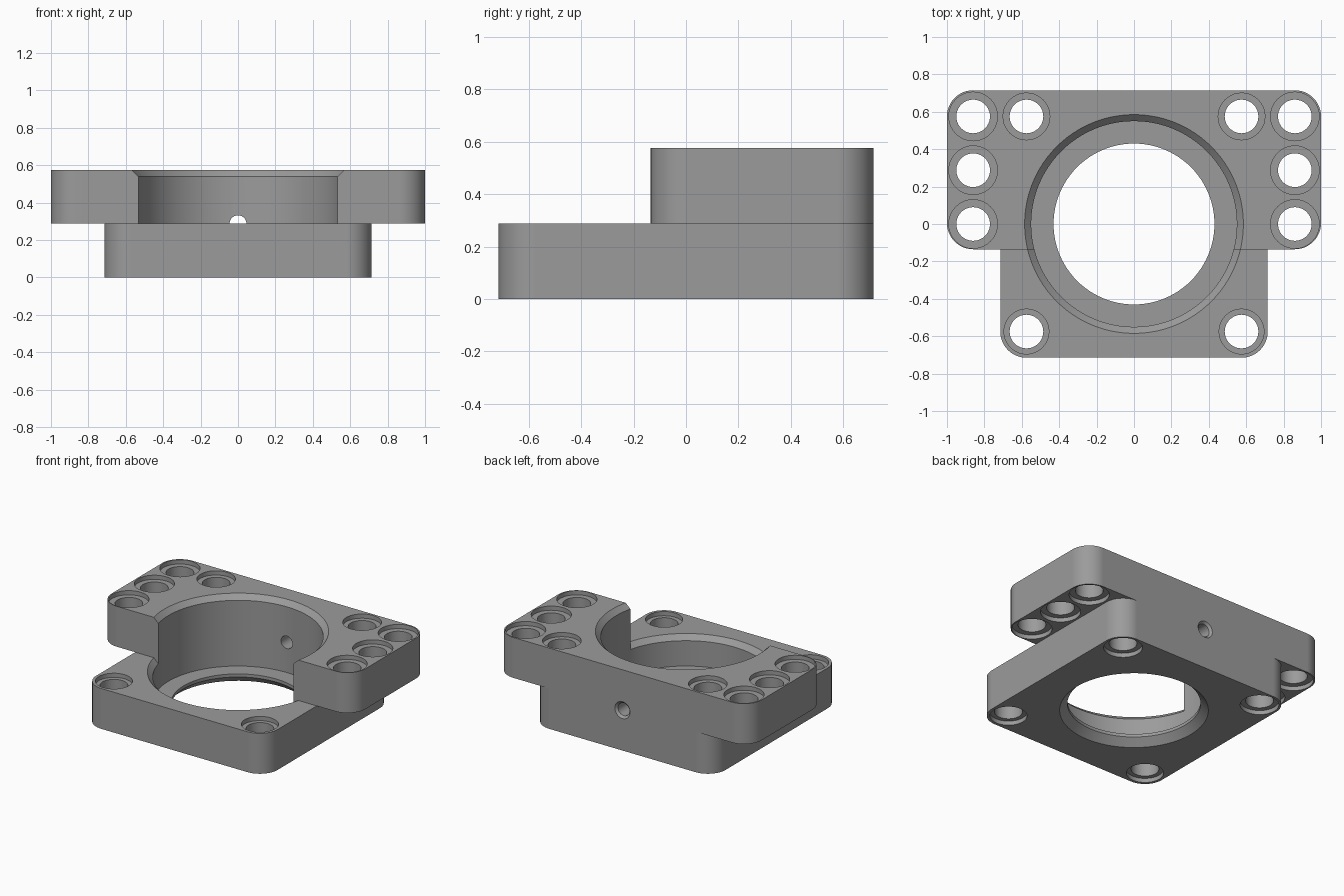
import bpy, bmesh, math
from mathutils import Matrix, Vector

if "Cube" in bpy.data.objects:
    bpy.data.objects.remove(bpy.data.objects["Cube"])

STEP, TOP, FRONT, BACK = 0.2875, 0.575, -0.135, 0.715

grey = bpy.data.materials.new("machined grey")
grey.diffuse_color = (0.33, 0.33, 0.33, 1)
grey.use_nodes = True
grey.node_tree.nodes["Principled BSDF"].inputs["Base Color"].default_value = grey.diffuse_color


def make_object(name, bm):
    bmesh.ops.recalc_face_normals(bm, faces=bm.faces)
    mesh = bpy.data.meshes.new(name)
    bm.to_mesh(mesh)
    bm.free()
    mesh.materials.append(grey)
    obj = bpy.data.objects.new(name, mesh)
    bpy.context.collection.objects.link(obj)
    return obj


def rounded_block(name, x, y0, y1, z0, z1, r=0.14, steps=12):
    bm = bmesh.new()
    corners = [(x - r, y1 - r), (-x + r, y1 - r), (-x + r, y0 + r), (x - r, y0 + r)]
    verts = []
    for i, (cx, cy) in enumerate(corners):
        for k in range(steps + 1):
            a = math.pi / 2 * (i + k / steps)
            verts.append(bm.verts.new((cx + r * math.cos(a), cy + r * math.sin(a), z0)))
    face = bm.faces.new(verts)
    ext = bmesh.ops.extrude_face_region(bm, geom=[face])["geom"]
    bmesh.ops.translate(bm, verts=[v for v in ext if isinstance(v, bmesh.types.BMVert)],
                        vec=(0, 0, z1 - z0))
    return make_object(name, bm)


def turned_solid(profile, seg):
    """Solid of revolution about z from (radius, height) points."""
    bm = bmesh.new()
    rings = [[bm.verts.new((r * math.cos(math.tau * k / seg), r * math.sin(math.tau * k / seg), z))
              for k in range(seg)] for r, z in profile]
    for a, b in zip(rings, rings[1:]):
        for k in range(seg):
            n = (k + 1) % seg
            bm.faces.new((a[k], a[n], b[n], b[k]))
    bm.faces.new(rings[0][::-1])
    bm.faces.new(rings[-1])
    return bm


def combine(target, tool, operation):
    mod = target.modifiers.new(operation.lower(), 'BOOLEAN')
    mod.operation, mod.solver, mod.object = operation, 'EXACT', tool
    bpy.context.view_layer.objects.active = target
    bpy.ops.object.modifier_apply(modifier=mod.name)
    bpy.data.objects.remove(tool)


# Stepped body: square lower block and wide upper block
body = rounded_block("bearing_block", 0.715, -0.715, BACK, 0, STEP)
combine(body, rounded_block("upper_block", 1.0, FRONT, BACK, STEP, TOP), 'UNION')

# Main bore with floor ledge, chamfered at the top and underneath
bore = turned_solid([(0.53, -0.05), (0.43, 0.05), (0.43, 0.072), (0.55, 0.072),
                     (0.55, TOP - 0.035), (0.635, TOP + 0.05)], 96)
combine(body, make_object("bore_cutter", bore), 'DIFFERENCE')

# Chamfer on the exposed front lip of the lower block
lip = turned_solid([(0.5, STEP - 0.085), (0.605, STEP + 0.02)], 96)
cut = bmesh.ops.bisect_plane(lip, geom=lip.verts[:] + lip.edges[:] + lip.faces[:],
                             plane_co=(0, FRONT, 0), plane_no=(0, 1, 0), clear_outer=True)
bmesh.ops.holes_fill(lip, edges=[e for e in lip.edges if e.is_boundary])
combine(body, make_object("lip_cutter", lip), 'DIFFERENCE')

# Screw holes with a shallow counterbore at both ends: x, y, bottom, top, rim
holes = [(0.86, 0.575, STEP, TOP, 0.13), (0.86, 0.2875, STEP, TOP, 0.13),
         (0.86, 0.0, STEP, TOP, 0.13), (0.575, 0.575, 0, TOP, 0.125),
         (0.575, -0.575, 0, STEP, 0.12)]
for x, y, z0, z1, rim in holes:
    for side in (-1, 1):
        bm = turned_solid([(rim, z0 - 0.05), (rim, z0 + 0.03), (0.09, z0 + 0.03),
                           (0.09, z1 - 0.03), (rim, z1 - 0.03), (rim, z1 + 0.05)], 40)
        bmesh.ops.translate(bm, verts=bm.verts, vec=(side * x, y, 0))
        combine(body, make_object("screw_cutter", bm), 'DIFFERENCE')

# Set screw hole through the back wall, countersunk outside
bm = turned_solid([(0.045, 0.4), (0.045, BACK - 0.015), (0.08, BACK + 0.02)], 32)
bmesh.ops.transform(bm, verts=bm.verts,
                    matrix=Matrix.Translation((0, 0, STEP)) @ Matrix.Rotation(-math.pi / 2, 4, 'X'))
combine(body, make_object("set_screw_cutter", bm), 'DIFFERENCE')

# Smooth round walls, crisp edges
bpy.ops.object.select_all(action='DESELECT')
body.select_set(True)
bpy.context.view_layer.objects.active = body
bpy.ops.object.shade_smooth_by_angle(angle=math.radians(30))
weighted = body.modifiers.new("even_shading", 'WEIGHTED_NORMAL')
weighted.keep_sharp = True
